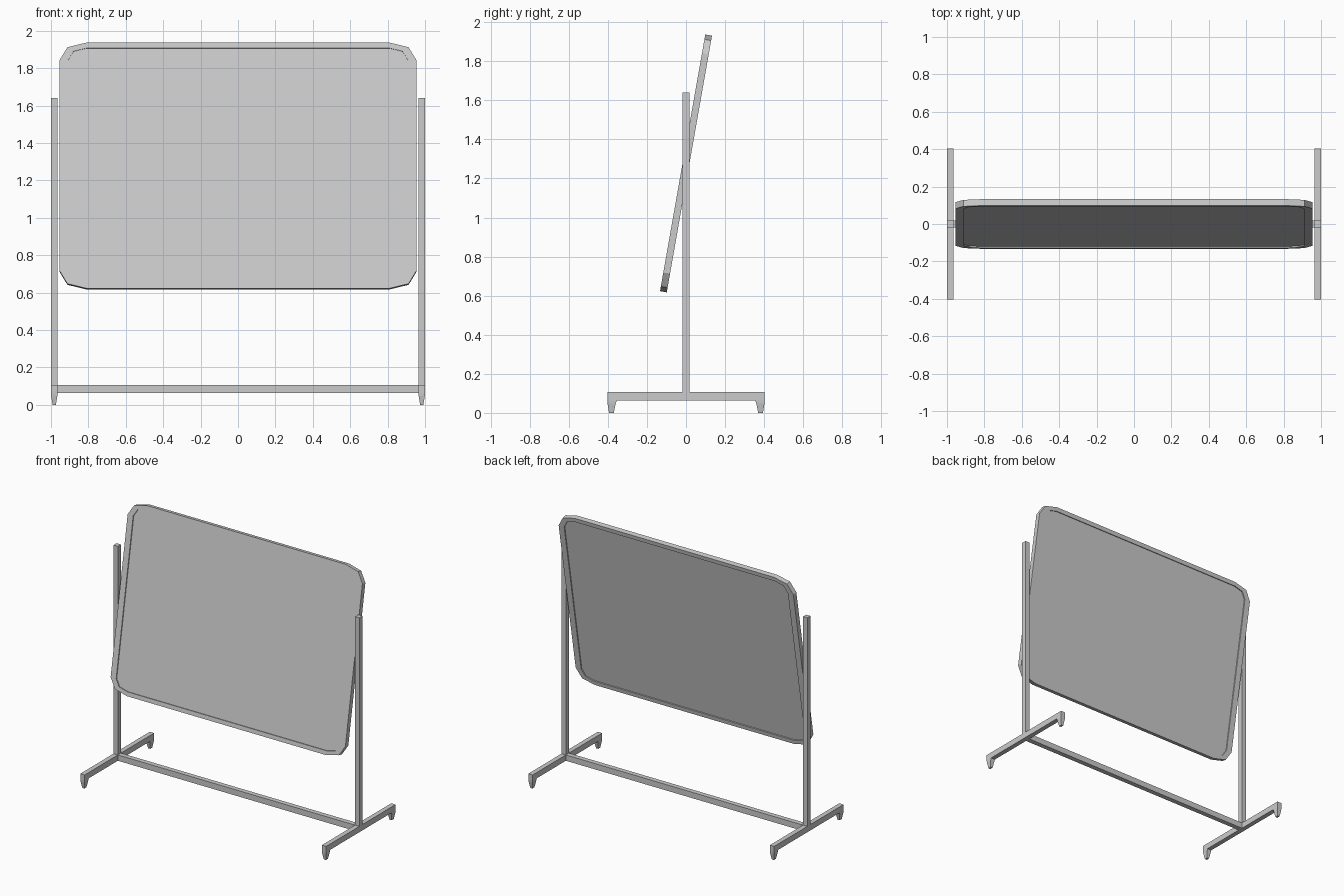
import bpy, bmesh, math
from mathutils import Matrix

if "Cube" in bpy.data.objects:
    bpy.data.objects.remove(bpy.data.objects["Cube"])

TILT = Matrix.Translation((0, 0, 1.277)) @ Matrix.Rotation(math.radians(-10), 4, 'X')


def make_object(name, bm, mirror=(False, False)):
    bmesh.ops.recalc_face_normals(bm, faces=bm.faces[:])
    mesh = bpy.data.meshes.new(name)
    bm.to_mesh(mesh)
    bm.free()
    obj = bpy.data.objects.new(name, mesh)
    bpy.context.collection.objects.link(obj)
    if any(mirror):
        mod = obj.modifiers.new("Mirror", 'MIRROR')
        mod.use_axis = (mirror[0], mirror[1], False)
        mod.use_mirror_merge = False
    return obj


def bridge(bm, a, b):
    n = len(a)
    for i in range(n):
        j = (i + 1) % n
        bm.faces.new((a[i], a[j], b[j], b[i]))


def loft(name, rings, closed=False, mirror=(False, False)):
    """Skin a list of point rings; cap the ends, or join last to first."""
    bm = bmesh.new()
    loops = [[bm.verts.new(p) for p in ring] for ring in rings]
    for a, b in zip(loops, loops[1:]):
        bridge(bm, a, b)
    if closed:
        bridge(bm, loops[-1], loops[0])
    else:
        bm.faces.new(loops[0])
        bm.faces.new(loops[-1])
    return make_object(name, bm, mirror)


def rect(x0, x1, y0, y1, z):
    return [(x0, y0, z), (x1, y0, z), (x1, y1, z), (x0, y1, z)]


def box(name, x, y, z, mirror=(False, False)):
    return loft(name, [rect(*x, *y, z[0]), rect(*x, *y, z[1])], mirror=mirror)


def outline(corner, y):
    """Board outline made from one faceted corner repeated in four quadrants."""
    back = corner[::-1]
    pts = ([(u, v) for u, v in corner] + [(-u, v) for u, v in back]
           + [(-u, -v) for u, v in corner] + [(u, -v) for u, v in back])
    return [(u, y, v) for u, v in pts]


# Stand: uprights, floor rails, crossbar
box("upright_post", (0.965, 1.0), (-0.018, 0.018), (0.105, 1.64), (True, False))
box("floor_rail", (0.965, 1.0), (-0.403, 0.403), (0.063, 0.106), (True, False))
box("crossbar", (-0.965, 0.965), (-0.018, 0.018), (0.063, 0.106))

# Tapered feet under the rail ends
loft("foot", [rect(0.965, 1.0, 0.355, 0.403, 0.063),
              rect(0.966, 0.999, 0.360, 0.402, 0.048),
              rect(0.974, 0.991, 0.370, 0.394, 0.0)], mirror=(True, True))

# Tilted board: raised frame around a recessed panel
outer = [(0.955, 0.57), (0.912, 0.642), (0.81, 0.667)]
inner = [(0.91, 0.57), (0.88, 0.62), (0.81, 0.637)]
T = 0.0175
frame = loft("board_frame", [outline(outer, -T), outline(inner, -T),
                             outline(inner, T), outline(outer, T)], closed=True)
panel = loft("board_panel", [outline(inner, -0.010), outline(inner, 0.010)])
for part in (frame, panel):
    part.matrix_world = TILT
